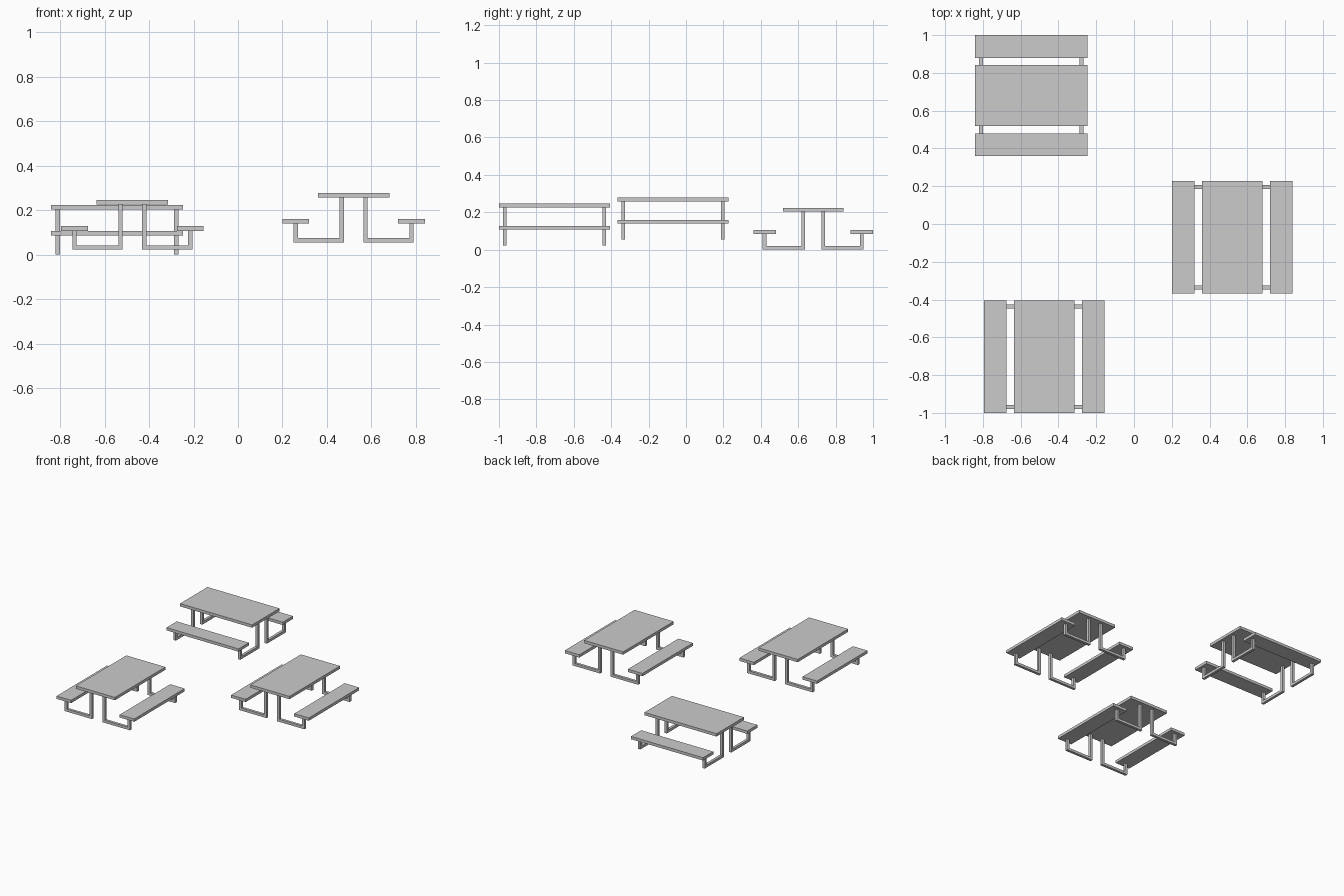
import bpy, bmesh
from mathutils import Matrix, Vector
from math import pi

if "Cube" in bpy.data.objects:
    bpy.data.objects.remove(bpy.data.objects["Cube"])

HALF_LEN = 0.297      # half length of top and benches
T = 0.0195            # square tube thickness
TOP_Z, BENCH_Z = 0.224, 0.106
SLAB = 0.021          # board thickness
LEG_Y = 0.266         # distance of leg frames from the middle
POST_X, BENCH_X = 0.053, 0.26


def finish(bm, name, matrix):
    bmesh.ops.recalc_face_normals(bm, faces=bm.faces)
    mesh = bpy.data.meshes.new(name)
    bm.to_mesh(mesh)
    bm.free()
    obj = bpy.data.objects.new(name, mesh)
    obj.matrix_world = matrix
    bpy.context.collection.objects.link(obj)


def board(name, x, width, top, matrix):
    bm = bmesh.new()
    size = Matrix.Diagonal((width, 2 * HALF_LEN, SLAB, 1))
    bmesh.ops.create_cube(bm, size=1, matrix=Matrix.Translation((x, 0, top - SLAB / 2)) @ size)
    finish(bm, name, matrix)


def leg(name, side, y, matrix):
    # U-shaped bent tube: tall post, floor rail, short bench post
    h = T / 2
    top, bench = TOP_Z - SLAB, BENCH_Z - SLAB
    outline = [(POST_X - h, 0), (BENCH_X + h, 0), (BENCH_X + h, bench), (BENCH_X - h, bench),
               (BENCH_X - h, T), (POST_X + h, T), (POST_X + h, top), (POST_X - h, top)]
    bm = bmesh.new()
    face = bm.faces.new([bm.verts.new((side * x, y - h, z)) for x, z in outline])
    new = bmesh.ops.extrude_face_region(bm, geom=[face])["geom"]
    bmesh.ops.translate(bm, vec=Vector((0, T, 0)),
                        verts=[v for v in new if isinstance(v, bmesh.types.BMVert)])
    finish(bm, name, matrix)


def picnic_table(label, location, angle):
    m = Matrix.Translation(location) @ Matrix.Rotation(angle, 4, 'Z')
    board(label + "_tabletop", 0, 0.322, TOP_Z, m)
    for side, side_name in ((-1, "left"), (1, "right")):
        board(f"{label}_{side_name}_bench", side * BENCH_X, 0.12, BENCH_Z, m)
        for end, end_name in ((-1, "front"), (1, "back")):
            leg(f"{label}_{end_name}_{side_name}_leg", side, end * LEG_Y, m)


# Three tables at slightly different heights, the back one turned sideways
picnic_table("back_table", (-0.544, 0.68, 0), pi / 2)
picnic_table("right_table", (0.52, -0.07, 0.054), 0)
picnic_table("front_table", (-0.475, -0.703, 0.022), 0)
